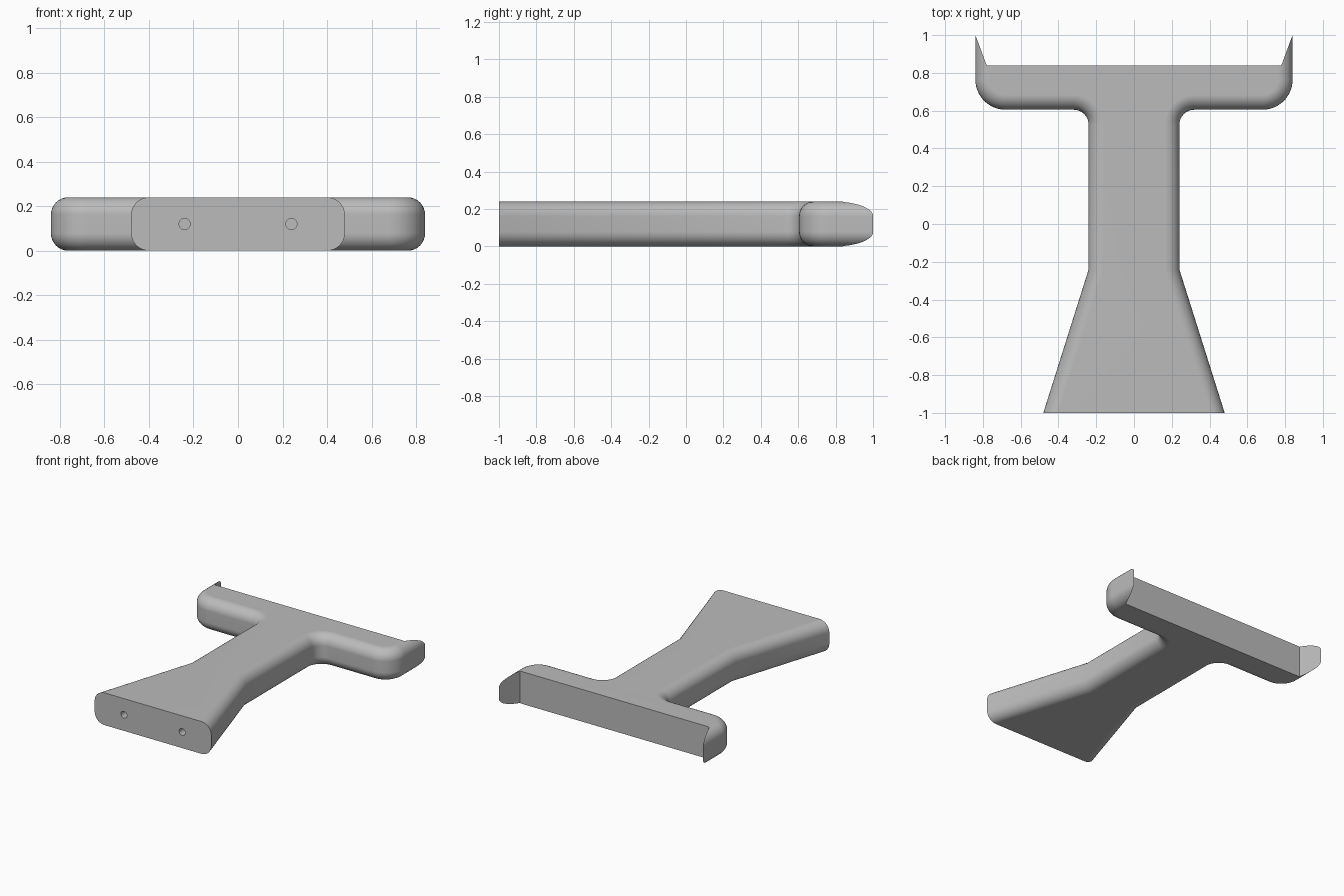
import bpy, bmesh, math
from mathutils import Vector

if "Cube" in bpy.data.objects:
    bpy.data.objects.remove(bpy.data.objects["Cube"], do_unlink=True)

HEIGHT, ROUND, STEPS = 0.24, 0.078, 8

grey = bpy.data.materials.new("plain grey")
grey.use_nodes = True
grey.diffuse_color = (0.5, 0.5, 0.5, 1)
grey.node_tree.nodes["Principled BSDF"].inputs["Base Color"].default_value = (0.5, 0.5, 0.5, 1)


def arc(cx, cy, r, start, end, n=14):
    """Points along an arc, angles in degrees."""
    angles = [math.radians(start + (end - start) * i / n) for i in range(n + 1)]
    return [Vector((cx + r * math.cos(a), cy + r * math.sin(a))) for a in angles]


def inset(path, d):
    """Move an open path to its left by d, keeping both ends on their own y."""
    result = []
    for i, p in enumerate(path):
        before = (p - path[i - 1]).normalized() if i else None
        after = (path[i + 1] - p).normalized() if i < len(path) - 1 else None
        if before is None or after is None:
            t = before or after
            result.append(p - Vector((d / abs(t.y), 0)))
            continue
        n1, n2 = (Vector((-t.y, t.x)) for t in (before, after))
        result.append(p + (n1 + n2) * d / (1 + n1.dot(n2)))
    return result


def new_object(name, bm):
    bmesh.ops.recalc_face_normals(bm, faces=bm.faces)
    mesh = bpy.data.meshes.new(name)
    bm.to_mesh(mesh)
    bm.free()
    obj = bpy.data.objects.new(name, mesh)
    bpy.context.collection.objects.link(obj)
    mesh.materials.append(grey)
    return obj


def loft(name, rings):
    """Join closed rings of points and cap both ends."""
    bm = bmesh.new()
    loops = [[bm.verts.new(p) for p in ring] for ring in rings]
    for a, b in zip(loops, loops[1:]):
        for i in range(len(a)):
            j = (i + 1) % len(a)
            bm.faces.new((a[i], a[j], b[j], b[i]))
    bm.faces.new(loops[0][::-1])
    bm.faces.new(loops[-1])
    return new_object(name, bm)


# Left half outline: flared foot, straight stem, inner fillet, rounded arm
half = [Vector((0.48, -1)), Vector((0.24, -0.24))]
half += arc(0.32, 0.525, 0.08, 180, 90)
half += arc(0.68, 0.765, 0.16, -90, 0)
half.append(Vector((0.84, 1)))

# Rounded edge levels as (inset, height)
quarter = [math.pi / 2 * i / STEPS for i in range(STEPS + 1)]
lower = [(ROUND * (1 - math.sin(a)), ROUND * (1 - math.cos(a))) for a in quarter]
levels = lower + [(d, HEIGHT - z) for d, z in reversed(lower)]

rings = []
for d, z in levels:
    side = inset(half, d)
    rings.append([(p.x, p.y, z) for p in side] + [(-p.x, p.y, z) for p in reversed(side)])
body = loft("bracket_body", rings)


def cut(cutter):
    mod = body.modifiers.new("cut", 'BOOLEAN')
    mod.operation = 'DIFFERENCE'
    mod.solver = 'EXACT'
    mod.object = cutter
    bpy.context.view_layer.objects.active = body
    bpy.ops.object.modifier_apply(modifier=mod.name)
    bpy.data.objects.remove(cutter, do_unlink=True)


# Back recess, leaving a pointed lip at each arm end
recess = [(0.78, 0.84), (0.8765, 1.1), (-0.8765, 1.1), (-0.78, 0.84)]
cut(loft("recess_cutter", [[(x, y, z) for x, y in recess] for z in (-0.1, HEIGHT + 0.1)]))

# Two screw holes in the foot
for x in (-0.24, 0.24):
    circle = arc(x, HEIGHT / 2, 0.025, 0, 345, 23)
    cut(loft("hole_cutter", [[(p.x, y, p.y) for p in circle] for y in (-1.1, -0.76)]))

# Smooth rounded edges, crisp corners
bpy.ops.object.select_all(action='DESELECT')
body.select_set(True)
bpy.context.view_layer.objects.active = body
bpy.ops.object.shade_smooth_by_angle(angle=math.radians(20))
weighted = body.modifiers.new("even_shading", 'WEIGHTED_NORMAL')
weighted.keep_sharp = True
